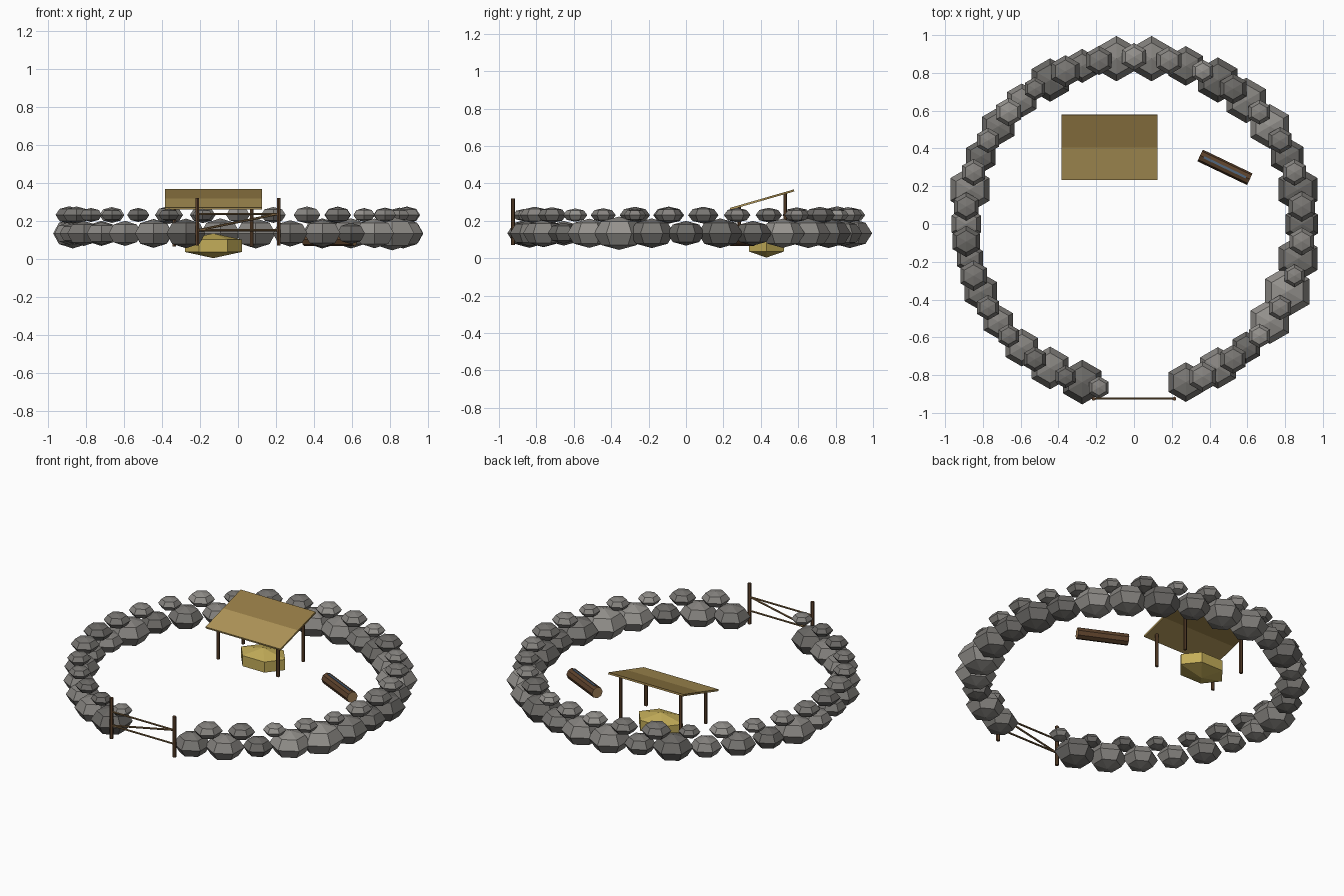
import bpy, bmesh, random
from math import radians, cos, sin, pi
from mathutils import Vector, Matrix

if "Cube" in bpy.data.objects:
    bpy.data.objects.remove(bpy.data.objects["Cube"])

random.seed(4)


def material(name, r, g, b):
    m = bpy.data.materials.new(name)
    m.diffuse_color = (r, g, b, 1)
    m.use_nodes = True
    m.node_tree.nodes["Principled BSDF"].inputs["Base Color"].default_value = m.diffuse_color
    return m


stone_mats = [material("stone_%d" % i, v, v * 0.96, v * 0.9)
              for i, v in enumerate((0.15, 0.19, 0.24, 0.3))]
wood = material("dark_wood", 0.11, 0.055, 0.025)
rail_mat = material("rail_wood", 0.2, 0.12, 0.05)
cut_mat = material("cut_wood", 0.4, 0.24, 0.11)
thatch = material("thatch", 0.44, 0.31, 0.1)
thatch_dark = material("thatch_dark", 0.3, 0.2, 0.06)
straw = material("straw", 0.55, 0.42, 0.1)
water = material("water", 0.08, 0.13, 0.2)


def finish(name, bm, mats):
    me = bpy.data.meshes.new(name)
    bm.to_mesh(me)
    bm.free()
    for m in mats:
        me.materials.append(m)
    ob = bpy.data.objects.new(name, me)
    bpy.context.collection.objects.link(ob)
    return ob


def blob(name, loc, size, mat, rings, turn=0):
    bm = bmesh.new()
    bmesh.ops.create_uvsphere(
        bm, u_segments=6, v_segments=rings, radius=1,
        matrix=Matrix.Translation(loc) @ Matrix.Diagonal((*size, 1))
        @ Matrix.Rotation(turn, 4, 'Z'))
    return finish(name, bm, [mat])


def pole(name, a, b, r, mat, sides=6, end_mat=None):
    a, b = Vector(a), Vector(b)
    d = b - a
    bm = bmesh.new()
    bmesh.ops.create_cone(
        bm, cap_ends=True, segments=sides, radius1=r, radius2=r, depth=d.length,
        matrix=Matrix.Translation((a + b) / 2) @ d.to_track_quat('Z', 'Y').to_matrix().to_4x4())
    if end_mat:
        for f in bm.faces:
            f.material_index = int(len(f.verts) > 4)
    return finish(name, bm, [mat] + ([end_mat] if end_mat else []))


def box(name, loc, size, mat, rot):
    bm = bmesh.new()
    bmesh.ops.create_cube(bm, size=1, matrix=Matrix.Translation(loc) @ rot
                          @ Matrix.Diagonal((*size, 1)))
    return finish(name, bm, [mat])


# Lower course of boulders, counter-clockwise from the right of the gate
radii = [.105, .11, .085, .118, .135, .12, .1, .12, .1, .118, .12, .12, .105, .12,
         .12, .09, .115, .09, .1, .09, .12, .09, .08, .1, .09, .1, .113, .118]
for i, r in enumerate(radii):
    a = radians(-72 + 12 * i)
    blob("lower_stone_%d" % i, (0.888 * cos(a), 0.88 * sin(a), 0.133),
         (r, r, r * 0.66), random.choice(stone_mats), 4)

# Upper course, staggered over the joints
for i in range(28):
    a = radians(-66 + 12 * i)
    r = 0.06 if i == 27 else random.uniform(0.06, 0.085)
    blob("upper_stone_%d" % i, (0.893 * cos(a), 0.885 * sin(a), 0.23),
         (r, r, r * 0.55), random.choice(stone_mats), 4)

# Gate across the gap
GY = -0.925
for s, side in ((-1, "left"), (1, "right")):
    pole("gate_post_" + side, (s * 0.214, GY, 0.07), (s * 0.214, GY, 0.32), 0.011, wood)
for name, z0, z1 in (("lower", .15, .15), ("upper", .235, .235), ("diagonal", .15, .235)):
    pole("gate_rail_" + name, (-0.21, GY, z0), (0.21, GY, z1), 0.006, rail_mat)

# Lean-to shelter: four posts and a sloping two-tone roof
lo, hi = Vector((-0.13, 0.235, 0.263)), Vector((-0.13, 0.578, 0.362))
slope = (hi - lo).normalized()
tilt = Matrix.Rotation(math_angle := slope.angle(Vector((0, 1, 0))), 4, 'X')
length = (hi - lo).length
for name, t, m in (("front", 0.25, thatch), ("back", 0.75, thatch_dark)):
    box("shelter_roof_" + name, lo.lerp(hi, t), (0.51, length / 2, 0.011), m, tilt)
for x in (-0.335, 0.073):
    for y, z in ((0.285, 0.275), (0.53, 0.346)):
        pole("shelter_post", (x, y, 0.065), (x, y, z), 0.01, wood)

# Straw heap beneath the roof
blob("straw_heap", (-0.13, 0.43, 0.068), (0.173, 0.125, 0.065), straw, 3, pi / 6)

# Log trough with a narrow strip of water along the top
a, b = Vector((0.35, 0.363, 0.1)), Vector((0.613, 0.237, 0.1))
pole("log_trough", a, b, 0.034, wood, 8, cut_mat)
d = b - a
turn = Matrix.Rotation(Vector((1, 0, 0)).rotation_difference(d).to_euler().z, 4, 'Z')
box("trough_water", (a + b) / 2 + Vector((0, 0, 0.03)), (d.length * 0.85, 0.012, 0.01), water, turn)
